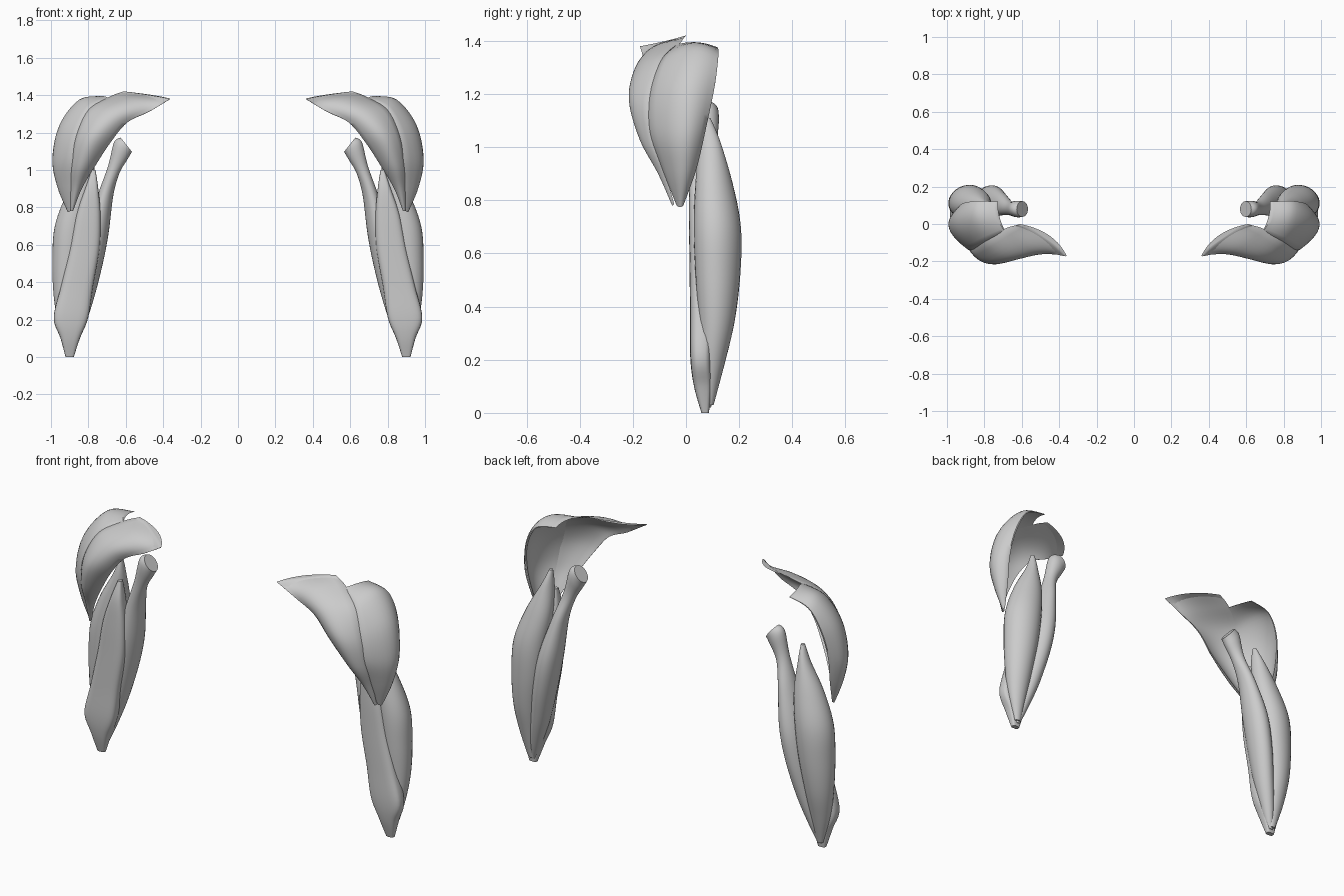
import bpy, bmesh, math
from mathutils import Vector as V


def spline(keys, steps=6):
    """Catmull-Rom through a list of equal-length number tuples."""
    out = []
    n = len(keys)
    for i in range(n - 1):
        a, b, c, d = keys[max(i - 1, 0)], keys[i], keys[i + 1], keys[min(i + 2, n - 1)]
        for s in range(steps):
            t = s / steps
            out.append(tuple(0.5 * (2 * q + (r - p) * t + (2 * p - 5 * q + 4 * r - w) * t * t
                             + (3 * q - p - 3 * r + w) * t ** 3) for p, q, r, w in zip(a, b, c, d)))
    out.append(tuple(keys[-1]))
    return out


def loft(name, rings):
    """Skin closed rings, cap both ends, smooth and mirror to the other arm."""
    bm = bmesh.new()
    loops = [[bm.verts.new(p) for p in r] for r in rings]
    n = len(loops[0])
    for a, b in zip(loops, loops[1:]):
        for i in range(n):
            j = (i + 1) % n
            bm.faces.new((a[i], a[j], b[j], b[i]))
    bm.faces.new(loops[0])
    bm.faces.new(loops[-1])
    bmesh.ops.recalc_face_normals(bm, faces=bm.faces)
    me = bpy.data.meshes.new(name)
    bm.to_mesh(me)
    bm.free()
    ob = bpy.data.objects.new(name, me)
    bpy.context.collection.objects.link(ob)
    bpy.ops.object.select_all(action='DESELECT')
    ob.select_set(True)
    bpy.context.view_layer.objects.active = ob
    bpy.ops.object.shade_smooth_by_angle(angle=math.radians(50))
    ob.modifiers.new("other_arm", 'MIRROR').use_mirror_merge = False


def sheet(name, keys, k, m=10):
    """Curved muscle sheet. Key = edge A, outer mid point, edge B; k = inner hollow."""
    rings = []
    for s in spline(keys):
        a, mid, b = V(s[0:3]), V(s[3:6]), V(s[6:9])
        ch = (a + b) / 2
        rim = (ch - mid) * 0.12
        ring = []
        for i in range(m + 1):
            t = i / m
            ring.append(a.lerp(b, t) + (mid - ch) * 4 * t * (1 - t))
        for i in range(m, -1, -1):
            t = i / m
            ring.append(a.lerp(b, t) + (mid - ch) * 4 * t * (1 - t) * (1 - k) + rim)
        rings.append(ring)
    loft(name, rings)


def belly(name, keys, power=1.0, m=28):
    """Muscle belly. Key = x, y, z, half width, half depth, turn in degrees, tilt dz."""
    rings = []
    for x, y, z, rx, ry, turn, tilt in spline(keys):
        c, s = math.cos(math.radians(turn)), math.sin(math.radians(turn))
        ring = []
        for i in range(m):
            a = 2 * math.pi * i / m
            ca, sa = math.cos(a), math.sin(a)
            u = math.copysign(abs(ca) ** power, ca)
            w = math.copysign(abs(sa) ** power, sa)
            ring.append((x + u * rx * c - w * ry * s, y + u * rx * s + w * ry * c, z + u * tilt))
        rings.append(ring)
    loft(name, rings)


# Front shoulder muscle: sweeps from the collar edge down to the arm
sheet("front_shoulder_muscle", [
    (0.36, -0.17, 1.38, 0.455, -0.06, 1.40, 0.61, 0.00, 1.42),
    (0.47, -0.16, 1.315, 0.56, -0.13, 1.375, 0.69, -0.03, 1.39),
    (0.59, -0.165, 1.255, 0.68, -0.19, 1.30, 0.80, -0.10, 1.32),
    (0.68, -0.165, 1.15, 0.77, -0.215, 1.18, 0.865, -0.14, 1.18),
    (0.765, -0.13, 1.02, 0.83, -0.175, 1.03, 0.89, -0.125, 1.03),
    (0.835, -0.085, 0.90, 0.865, -0.105, 0.90, 0.895, -0.08, 0.90),
    (0.88, -0.045, 0.785, 0.888, -0.052, 0.78, 0.896, -0.045, 0.785)], 0.55)

# Side shoulder muscle: cap over the outside of the shoulder
sheet("side_shoulder_muscle", [
    (0.69, -0.04, 1.385, 0.73, 0.04, 1.395, 0.73, 0.12, 1.375),
    (0.80, -0.095, 1.325, 0.845, 0.02, 1.375, 0.85, 0.122, 1.345),
    (0.86, -0.135, 1.20, 0.95, -0.01, 1.24, 0.92, 0.108, 1.23),
    (0.89, -0.135, 1.06, 0.99, -0.02, 1.06, 0.945, 0.075, 1.07),
    (0.895, -0.09, 0.92, 0.965, -0.02, 0.91, 0.93, 0.04, 0.92),
    (0.895, -0.035, 0.78, 0.91, -0.022, 0.775, 0.905, -0.01, 0.78)], 0.4)

# Long rear head: flared tendon at the top, inner side of the arm
belly("long_arm_muscle", [
    (0.597, 0.08, 1.135, 0.030, 0.042, 0, 0.038),
    (0.625, 0.08, 1.105, 0.038, 0.044, 0, 0.042),
    (0.665, 0.085, 1.00, 0.030, 0.038, 10, 0.02),
    (0.710, 0.105, 0.86, 0.042, 0.060, 10, 0),
    (0.755, 0.120, 0.66, 0.062, 0.085, 10, 0),
    (0.790, 0.118, 0.48, 0.062, 0.082, 10, 0),
    (0.830, 0.105, 0.28, 0.050, 0.060, 5, 0),
    (0.870, 0.090, 0.12, 0.032, 0.035, 0, 0),
    (0.895, 0.080, 0.02, 0.014, 0.014, 0, 0)])

# Outer rear head: pointed top, full outer and back side
belly("outer_arm_muscle", [
    (0.785, 0.08, 1.11, 0.010, 0.012, 0, 0),
    (0.800, 0.09, 1.02, 0.032, 0.040, -15, 0),
    (0.840, 0.105, 0.87, 0.078, 0.068, -20, 0),
    (0.882, 0.118, 0.70, 0.100, 0.086, -25, 0),
    (0.900, 0.120, 0.52, 0.095, 0.082, -25, 0),
    (0.912, 0.115, 0.34, 0.076, 0.066, -20, 0),
    (0.910, 0.100, 0.18, 0.052, 0.044, -10, 0),
    (0.900, 0.090, 0.03, 0.018, 0.014, 0, 0)])

# Inner deep head: flat front face, broad near the elbow
belly("deep_arm_muscle", [
    (0.772, 0.055, 1.00, 0.010, 0.014, 0, 0),
    (0.782, 0.050, 0.90, 0.035, 0.034, 0, 0),
    (0.800, 0.055, 0.76, 0.065, 0.044, 0, 0),
    (0.820, 0.060, 0.58, 0.080, 0.047, 0, 0),
    (0.860, 0.060, 0.38, 0.086, 0.045, 0, 0),
    (0.893, 0.056, 0.21, 0.092, 0.040, 0, 0),
    (0.897, 0.064, 0.10, 0.052, 0.034, 0, 0),
    (0.900, 0.072, 0.00, 0.022, 0.014, 0, 0)], power=0.6)
